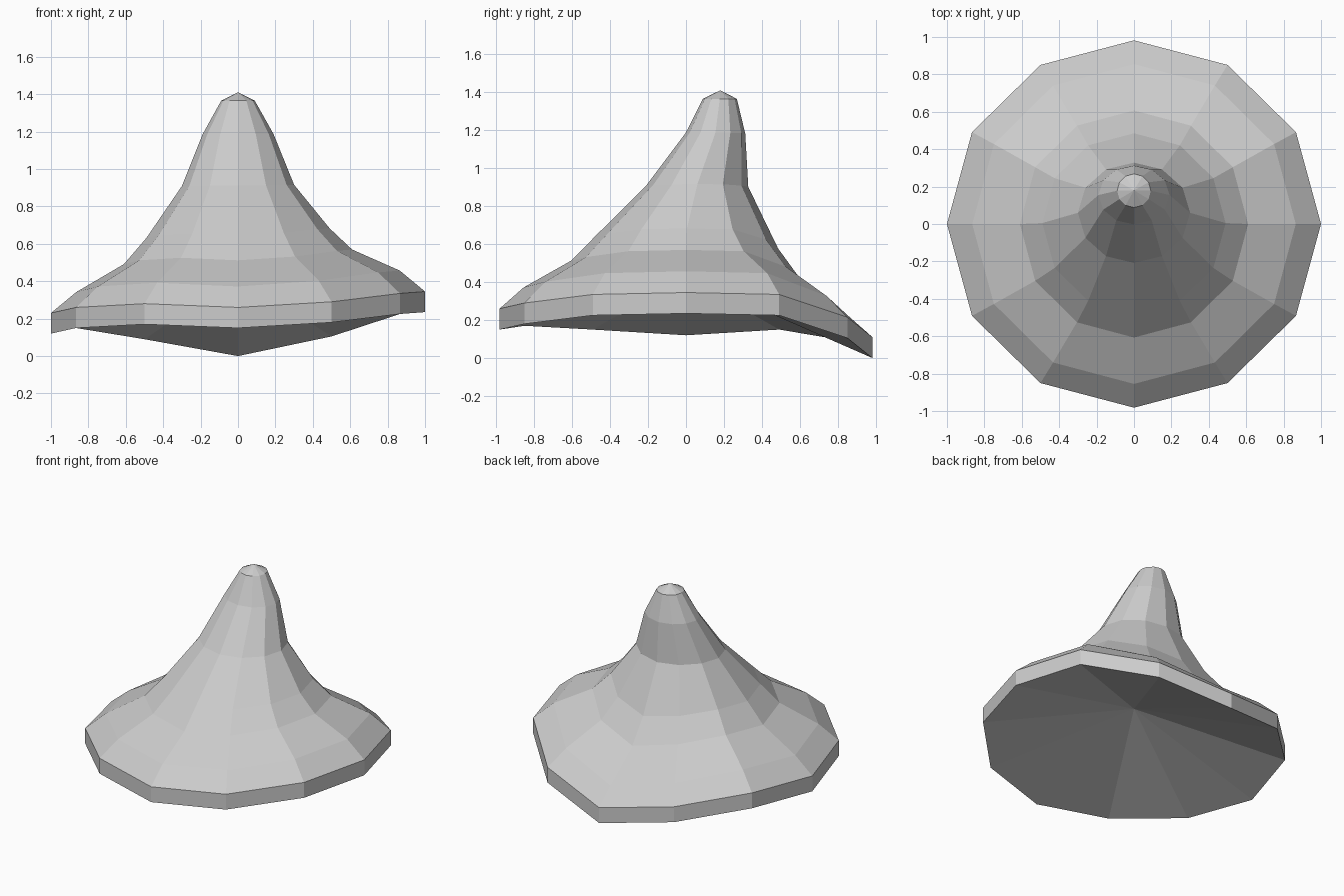
import bpy, bmesh
from math import cos, sin, pi

if "Cube" in bpy.data.objects:
    bpy.data.objects.remove(bpy.data.objects["Cube"])

SIDES = 12
# brim waviness: height offset for each 30 degree step, starting at +x
WAVE = [.095, .085, -.035, -.14, -.05, .01, -.02, .01, .03, .01, .04, .085]

# rings from brim underside to crown: centre y, x radius, y radius, height, waviness
RINGS = [
    (.00, 1.00, .982, .14, 1.0),
    (.00, 1.00, .982, .25, 1.0),
    (.00, .865, .855, .362, 1.0),
    (.00, .61, .607, .505, .68),
    (.005, .49, .48, .64, .45),
    (.06, .30, .268, .91, .06),
    (.155, .19, .157, 1.185, .02),
    (.178, .09, .09, 1.365, 0),
]

bm = bmesh.new()


def ring(cy, rx, ry, z, wave):
    return [bm.verts.new((rx * cos(2 * pi * i / SIDES),
                          cy + ry * sin(2 * pi * i / SIDES),
                          z + wave * WAVE[i])) for i in range(SIDES)]


def fan(loop, tip, flip=False):
    v = bm.verts.new(tip)
    for i in range(SIDES):
        a, b = loop[i], loop[(i + 1) % SIDES]
        bm.faces.new((b, a, v) if flip else (a, b, v))


# brim edge, brim and crown walls
loops = [ring(*r) for r in RINGS]
for lo, hi in zip(loops, loops[1:]):
    for i in range(SIDES):
        j = (i + 1) % SIDES
        bm.faces.new((lo[i], lo[j], hi[j], hi[i]))

# pointed tip and hollow underside
fan(loops[-1], (0, .18, 1.41))
fan(loops[0], (0, 0, .43), flip=True)

mesh = bpy.data.meshes.new("pointed_hat")
bm.to_mesh(mesh)
bm.free()
hat = bpy.data.objects.new("pointed_hat", mesh)
bpy.context.collection.objects.link(hat)
